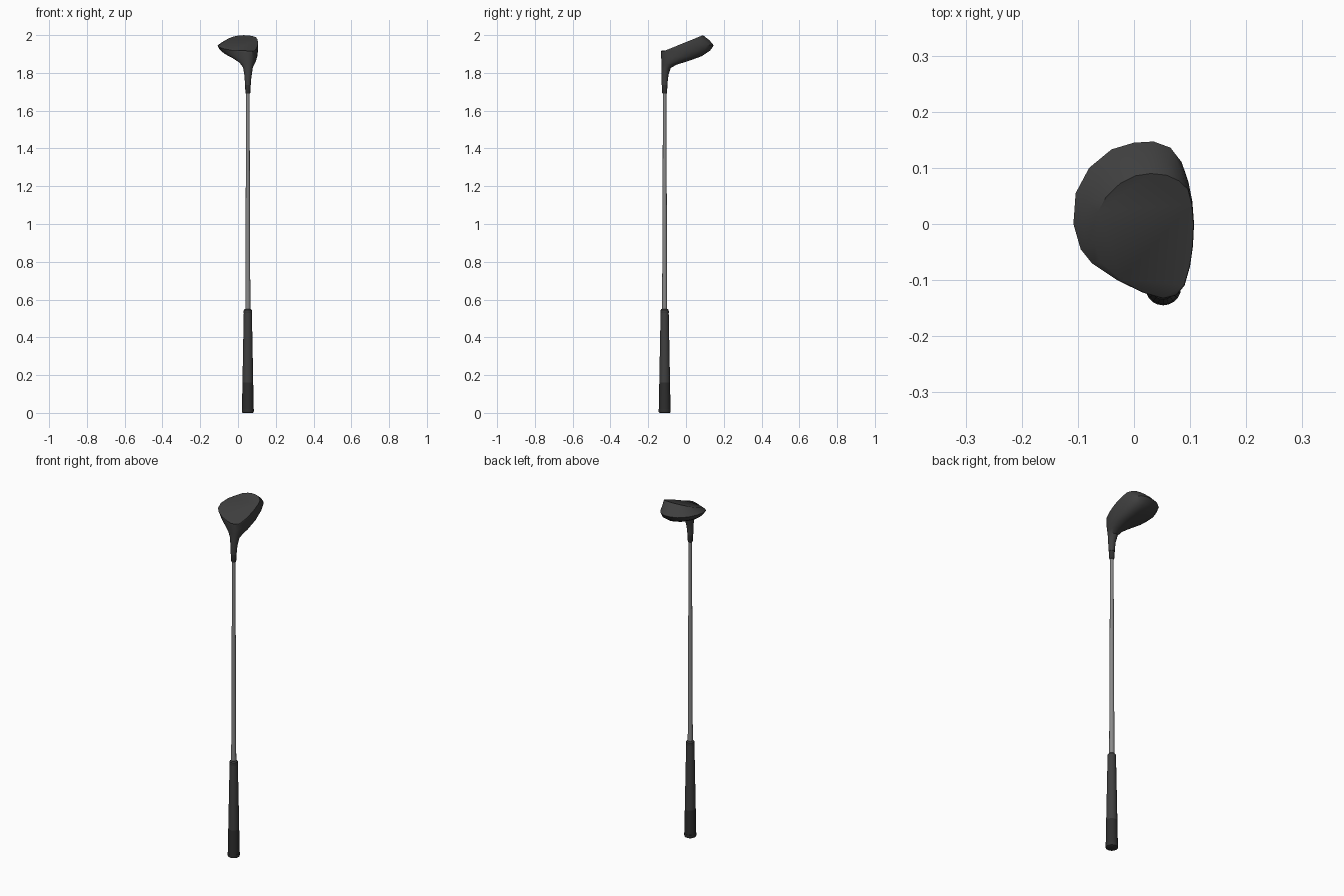
import bpy, bmesh, math

if "Cube" in bpy.data.objects:
    bpy.data.objects.remove(bpy.data.objects["Cube"])

HX, HY = 0.052, -0.113          # shaft axis


def material(name, v):
    m = bpy.data.materials.new(name)
    m.diffuse_color = (v, v, v, 1)
    m.use_nodes = True
    m.node_tree.nodes["Principled BSDF"].inputs["Base Color"].default_value = m.diffuse_color
    return m


charcoal = material("charcoal head", 0.05)
rubber = material("grip rubber", 0.05)
dark_rubber = material("dark grip rubber", 0.027)
steel = material("shaft steel", 0.25)
black = material("black trim", 0.03)


def loft(name, rings, mats, angle=35):
    """Skin a stack of closed rings and cap both ends."""
    bm = bmesh.new()
    vr = [[bm.verts.new(p) for p in r] for r in rings]
    n = len(vr[0])
    for a, b in zip(vr, vr[1:]):
        for i in range(n):
            j = (i + 1) % n
            bm.faces.new((a[i], a[j], b[j], b[i]))
    bm.faces.new(vr[0][::-1])
    bm.faces.new(vr[-1])
    bmesh.ops.recalc_face_normals(bm, faces=bm.faces)
    me = bpy.data.meshes.new(name)
    bm.to_mesh(me)
    bm.free()
    for m in mats:
        me.materials.append(m)
    me.shade_smooth()
    me.set_sharp_from_angle(angle=math.radians(angle))
    ob = bpy.data.objects.new(name, me)
    bpy.context.collection.objects.link(ob)
    return ob


def turned(name, profile, mats, n=20):
    """Round part on the shaft axis from (radius, z) pairs."""
    rings = [[(HX + r * math.cos(math.tau * i / n), HY + r * math.sin(math.tau * i / n), z)
              for i in range(n)] for r, z in profile]
    return loft(name, rings, mats)


# grip: tapered rubber, darker towards the butt
grip = turned("grip", [(0.031, 0.018), (0.0285, 0.16), (0.025, 0.35), (0.0215, 0.53)],
              [rubber, dark_rubber])
for f in grip.data.polygons:
    if f.center.z < 0.16:
        f.material_index = 1
turned("grip_butt_cap", [(0.026, 0), (0.031, 0.003), (0.032, 0.012), (0.032, 0.02)], [black])
turned("grip_collar", [(0.0205, 0.527), (0.022, 0.531), (0.0215, 0.545), (0.016, 0.551)], [rubber])

# shaft and ferrule
turned("shaft", [(0.0135, 0.54), (0.009, 1.70)], [steel], 16)
turned("ferrule", [(0.011, 1.69), (0.013, 1.695), (0.0142, 1.73), (0.0142, 1.737)], [black])

# head outlines, counter-clockwise from the heel
outer = [(.052, -.133), (.075, -.127), (.09, -.11), (.1, -.075), (.105, -.04), (.107, 0),
         (.104, .04), (.097, .075), (.085, .11), (.065, .136), (.035, .147), (0, .145),
         (-.04, .133), (-.08, .1), (-.104, .055), (-.108, 0), (-.095, -.045),
         (-.075, -.07), (-.03, -.1), (.015, -.122)]
sole = [(.052, -.131), (.074, -.125), (.089, -.109), (.099, -.075), (.104, -.04), (.106, 0),
        (.103, .035), (.096, .062), (.08, .077), (.058, .087), (.03, .09), (.003, .086),
        (-.025, .072), (-.05, .048), (-.064, .022), (-.071, 0), (-.071, -.032),
        (-.06, -.068), (-.024, -.099), (.016, -.12)]


def sole_z(y):
    return 1.963 + 0.405 * y


def rim_z(y):
    return 1.943 + 0.15 * y - 0.9 * y * y


# head: sole, rounded rim, then crown shrinking into the hosel
rings = [[(x, y, sole_z(y)) for x, y in sole]]
mid = []
for (sx, sy), (ox, oy) in zip(sole, outer):
    z0, z1 = sole_z(sy), rim_z(oy)
    mid.append((sx + 0.6 * (ox - sx), sy + 0.6 * (oy - sy), z0 + 0.5 * (z1 - z0)))
rings.append(mid)
rings.append([(x, y, rim_z(y)) for x, y in outer])

for s, z, r in [(.92, 1.917, .015), (.74, 1.887, .015), (.44, 1.860, .015), (.2, 1.843, .015),
                (.065, 1.825, .016), (.015, 1.788, .0165), (0, 1.755, .016), (0, 1.735, .0155)]:
    ring = []
    for i, (x, y) in enumerate(outer):
        a = math.tau * i / len(outer) - math.pi / 2
        dx, dy = x - HX, y - HY
        kx = s if dx < 0 else s ** 0.6          # keeps the striking face steep
        lift = 0.07 * s * (1 - s) * max(0, -dx / 0.16)
        ring.append((HX + dx * kx + r * (1 - s) * math.cos(a),
                     HY + dy * s + r * (1 - s) * math.sin(a), z + lift))
    rings.append(ring)
loft("club_head", rings, [charcoal], 32)
